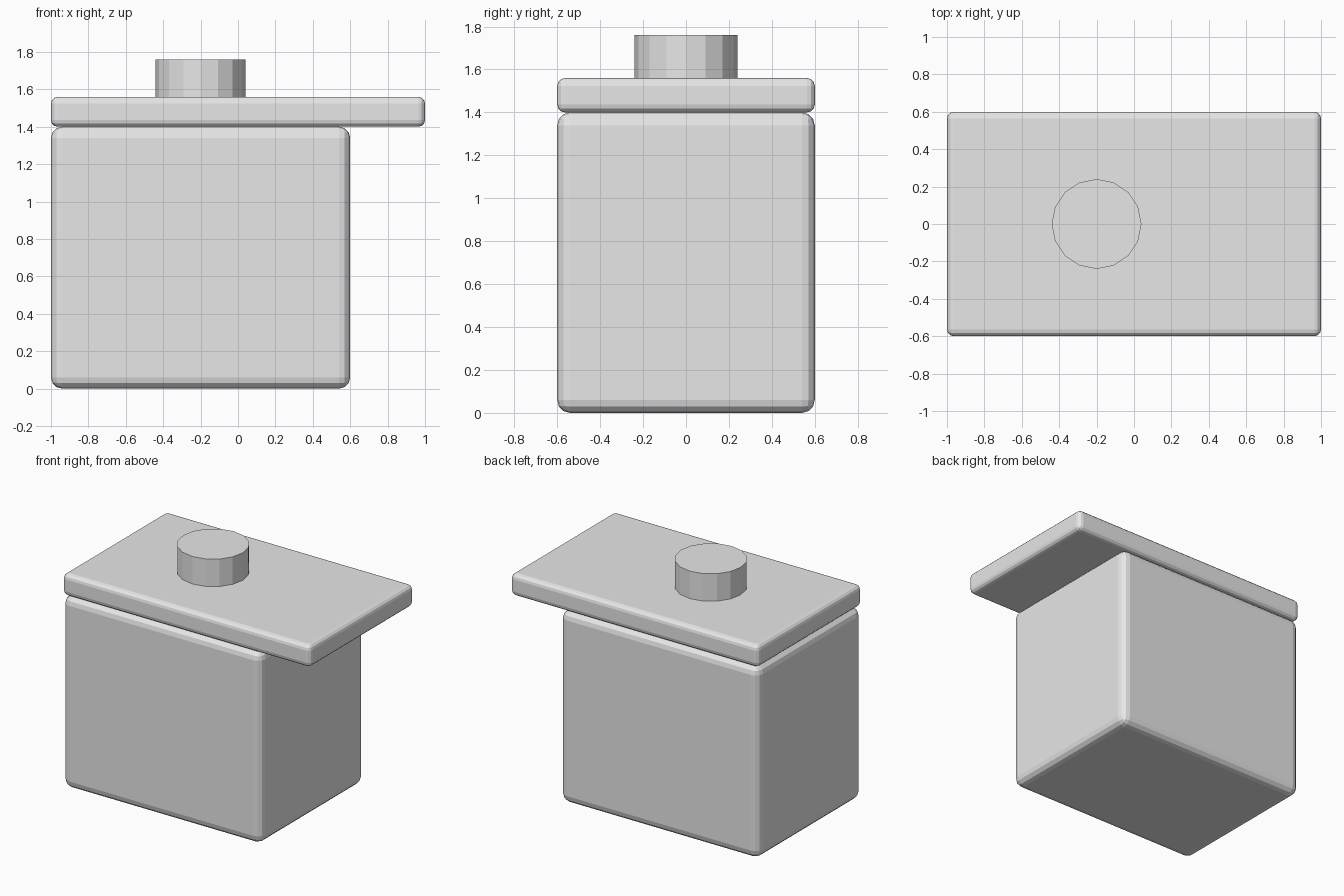
import bpy

if "Cube" in bpy.data.objects:
    bpy.data.objects.remove(bpy.data.objects["Cube"])

grey = bpy.data.materials.new("light_grey")
grey.diffuse_color = (0.8, 0.8, 0.8, 1)
grey.use_nodes = True
grey.node_tree.nodes["Principled BSDF"].inputs["Base Color"].default_value = grey.diffuse_color


def rounded_box(name, lo, hi, radius):
    bpy.ops.mesh.primitive_cube_add(size=1, location=[(a + b) / 2 for a, b in zip(lo, hi)])
    ob = bpy.context.object
    ob.name = name
    ob.scale = [b - a for a, b in zip(lo, hi)]
    bpy.ops.object.transform_apply(location=False, rotation=False, scale=True)
    bevel = ob.modifiers.new("rounded_edges", 'BEVEL')
    bevel.width = radius
    bevel.segments = 3
    ob.data.materials.append(grey)
    return ob


# Main block and overhanging slab
rounded_box("body", (-1, -0.6, 0), (0.6, 0.6, 1.4), 0.06)
rounded_box("top_slab", (-1, -0.6, 1.4), (1, 0.6, 1.56), 0.036)

# Round knob on top, slightly sunk into the slab
bpy.ops.mesh.primitive_cylinder_add(vertices=16, radius=0.24, depth=0.22, location=(-0.2, 0, 1.65))
knob = bpy.context.object
knob.name = "knob"
knob.data.materials.append(grey)
